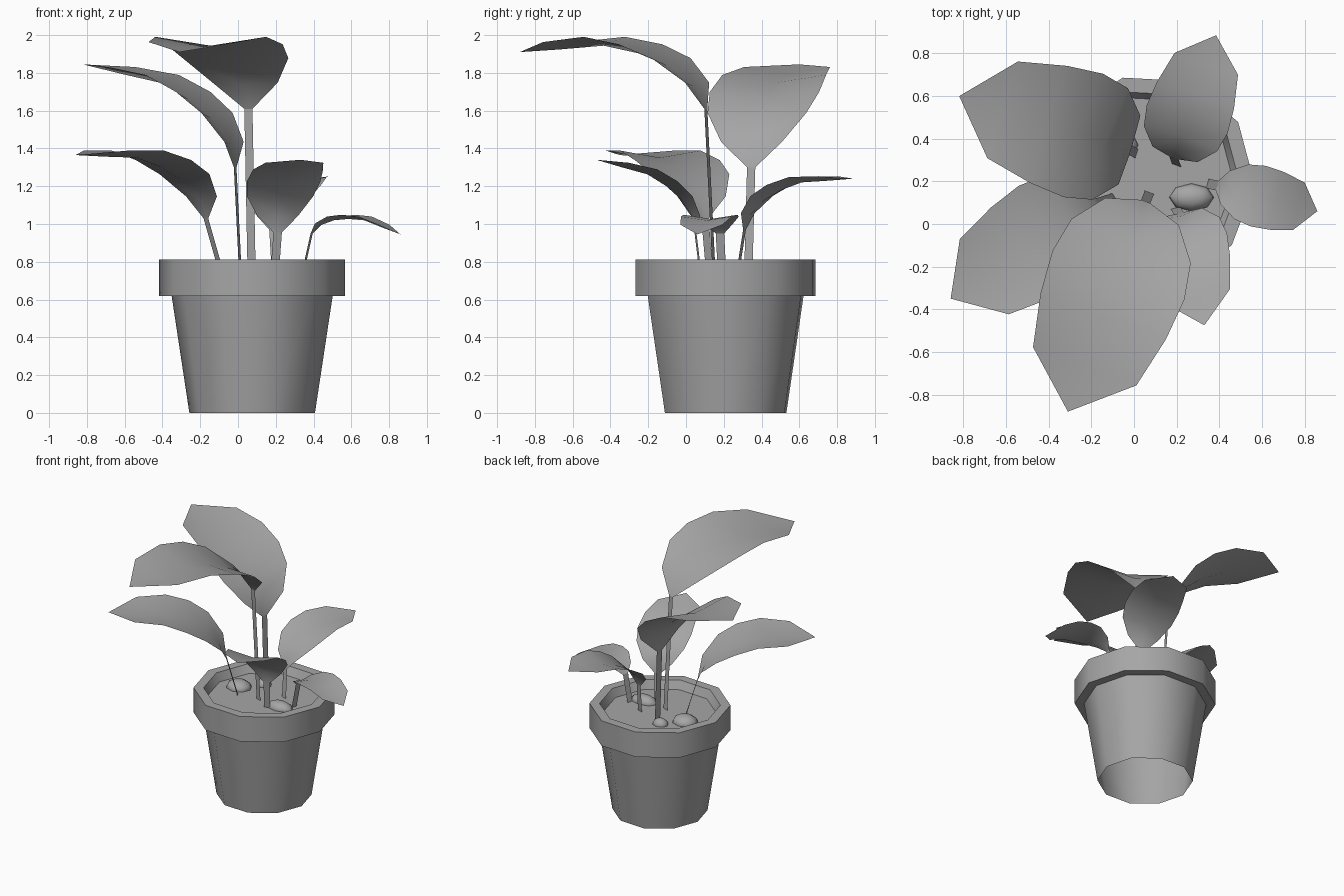
import bpy, bmesh, math
from mathutils import Vector

if "Cube" in bpy.data.objects:
    bpy.data.objects.remove(bpy.data.objects["Cube"], do_unlink=True)

GREY = 0.38
grey = bpy.data.materials.new("plain grey")
grey.use_nodes = True
grey.diffuse_color = (GREY, GREY, GREY, 1)
grey.node_tree.nodes["Principled BSDF"].inputs["Base Color"].default_value = (GREY, GREY, GREY, 1)

CENTRE = Vector((0.075, 0.21, 0))
SIDES, PHASE = 10, math.radians(33)
SOIL_Z = 0.75


def finish(name, bm, angle):
    mesh = bpy.data.meshes.new(name)
    bm.to_mesh(mesh)
    bm.free()
    obj = bpy.data.objects.new(name, mesh)
    bpy.context.collection.objects.link(obj)
    mesh.materials.append(grey)
    bpy.ops.object.select_all(action='DESELECT')
    obj.select_set(True)
    bpy.context.view_layer.objects.active = obj
    bpy.ops.object.shade_smooth_by_angle(angle=math.radians(angle))
    return obj


def ring(bm, radius, z):
    steps = [PHASE + math.tau * i / SIDES for i in range(SIDES)]
    return [bm.verts.new(CENTRE + Vector((radius * math.cos(a), radius * math.sin(a), z))) for a in steps]


# Pot: ten-sided shell, open underneath, with a thick rim
bm = bmesh.new()
profile = [(0.333, 0), (0.427, 0.62), (0.493, 0.62), (0.493, 0.812), (0.423, 0.812), (0.395, SOIL_Z)]
rings = [ring(bm, r, z) for r, z in profile]
for low, high in zip(rings, rings[1:]):
    for i in range(SIDES):
        j = (i + 1) % SIDES
        bm.faces.new((low[i], low[j], high[j], high[i]))
finish("pot", bm, 45)

# Soil
bm = bmesh.new()
bm.faces.new(ring(bm, 0.395, SOIL_Z))
finish("soil", bm, 30)

# Pebbles half sunk in the soil
for i, (x, y, rx, ry, rz) in enumerate([(-0.16, 0.24, 0.095, 0.085, 0.055),
                                        (0.27, 0.125, 0.105, 0.065, 0.05),
                                        (-0.04, 0.37, 0.06, 0.05, 0.045)]):
    bm = bmesh.new()
    bmesh.ops.create_uvsphere(bm, u_segments=8, v_segments=6, radius=1)
    bmesh.ops.scale(bm, vec=(rx, ry, rz), verts=bm.verts)
    bmesh.ops.translate(bm, vec=(x, y, SOIL_Z), verts=bm.verts)
    finish(f"pebble_{i + 1}", bm, 60)

# Leaf template: distance out, height, half width along the midrib
TEMPLATE = [(0.07, 0.12, 0.185), (0.22, 0.23, 0.30), (0.385, 0.295, 0.332),
            (0.58, 0.335, 0.315), (0.826, 0.315, 0.26)]
TIP = Vector((1.057, 0.30))
STEM_HALF = 0.023
CUP = 0.15


def leaf(name, foot, base, tip):
    """Flat stem from foot to base, then a cupped blade ending at tip."""
    foot, base, tip = Vector(foot), Vector(base), Vector(tip)
    span = tip - base
    reach = math.hypot(span.x, span.y)
    out = Vector((span.x / reach, span.y / reach, 0))
    side = Vector((out.y, -out.x, 0))
    scale = span.length / TIP.length
    pitch = math.atan2(span.z, reach) - math.atan2(TIP.y, TIP.x)
    cos, sin = math.cos(pitch), math.sin(pitch)

    def place(s, h):
        return base + scale * (out * (s * cos - h * sin) + Vector((0, 0, s * sin + h * cos)))

    # Stem ribbon
    bm = bmesh.new()
    corners = [p + side * w for p, w in ((foot, -STEM_HALF), (foot, STEM_HALF),
                                         (base, STEM_HALF), (base, -STEM_HALF))]
    bm.faces.new([bm.verts.new(c) for c in corners])
    finish(name + "_stem", bm, 30)

    # Blade: rows of left edge, midrib and right edge
    bm = bmesh.new()
    rows = [[bm.verts.new(base + side * w) for w in (-STEM_HALF, 0, STEM_HALF)]]
    mids = [Vector((0, 0))] + [Vector(t[:2]) for t in TEMPLATE] + [TIP]
    for k, (s, h, w) in enumerate(TEMPLATE, 1):
        run = (mids[k + 1] - mids[k - 1]).normalized()
        s_edge, h_edge = s - run.y * w * CUP, h + run.x * w * CUP
        edge = place(s_edge, h_edge)
        rows.append([bm.verts.new(p) for p in (edge - side * w * scale, place(s, h),
                                               edge + side * w * scale)])
    for a, b in zip(rows, rows[1:]):
        for i in range(2):
            bm.faces.new((a[i], a[i + 1], b[i + 1], b[i]))
    end = bm.verts.new(tip)
    for i in range(2):
        bm.faces.new((rows[-1][i], rows[-1][i + 1], end))
    finish(name, bm, 60)


leaf("front_tall_leaf", (0.072, 0.148, SOIL_Z), (0.055, 0.105, 1.61), (-0.31, -0.88, 1.91))
leaf("back_right_leaf", (0.012, 0.33, SOIL_Z), (-0.015, 0.345, 1.30), (-0.82, 0.60, 1.845))
leaf("front_right_leaf", (-0.09, 0.125, SOIL_Z), (-0.17, 0.10, 1.03), (-0.86, -0.35, 1.365))
leaf("front_left_leaf", (0.195, 0.075, SOIL_Z), (0.21, 0.05, 0.955), (0.33, -0.475, 1.34))
leaf("left_leaf", (0.345, 0.19, SOIL_Z), (0.39, 0.18, 0.95), (0.86, 0.06, 0.945))
leaf("back_left_leaf", (0.20, 0.275, SOIL_Z), (0.187, 0.31, 0.97), (0.385, 0.885, 1.24))
